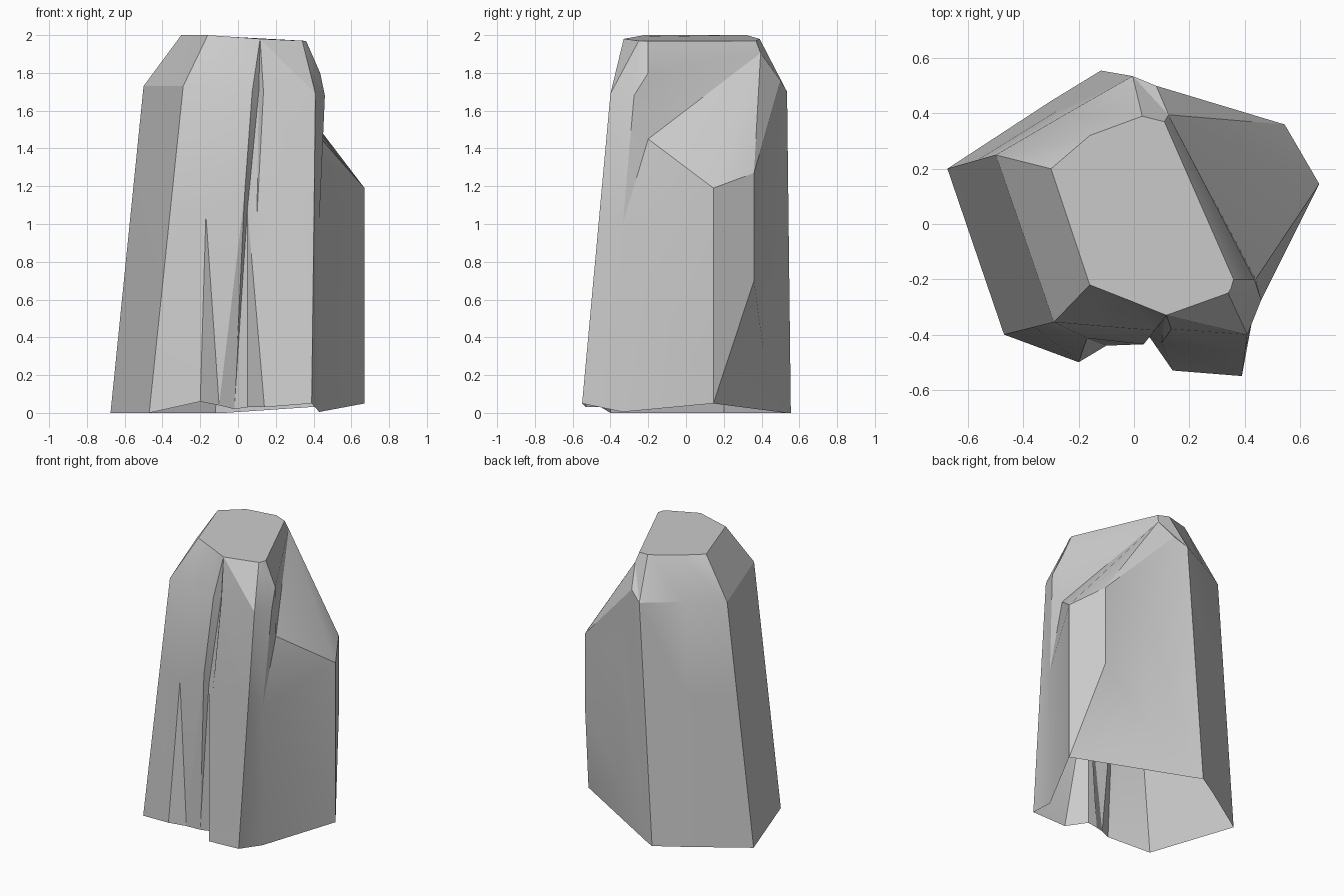
import bpy, bmesh, math
from mathutils import Vector

if "Cube" in bpy.data.objects:
    bpy.data.objects.remove(bpy.data.objects["Cube"])


def rib(top, shoulder, base, mid=None):
    """Vertical profile line of the rock, six levels from top to ground."""
    if mid is None:
        mid = tuple(Vector(shoulder).lerp(Vector(base), 0.38))
    return [top, shoulder, shoulder, mid, base, base]


# Left slab and front crevice, walking round from back left to front right
groove = (.117, -.33, 1.98)
valley_sh, valley_mid = (.11, -.345, 1.70), (.05, -.40, 1.08)
front = [
    rib((-.30, .20, 2), (-.50, .25, 1.73), (-.675, .20, 0)),
    rib((-.16, -.22, 2), (-.29, -.355, 1.73), (-.47, -.40, 0)),
    rib((-.02, -.275, 1.99), (-.10, -.371, 1.715), (-.20, -.50, .06), (-.17, -.413, 1.05)),
    rib(groove, (.075, -.385, 1.70), (-.10, -.44, .04), (.035, -.435, 1.16)),
    rib(groove, valley_sh, (-.02, -.40, .02), valley_mid),
    rib(groove, valley_sh, (.05, -.40, .03), valley_mid),
    rib(groove, (.135, -.38, 1.70), (.14, -.53, .03), (.10, -.43, 1.03)),
    rib((.34, -.25, 1.97), (.41, -.40, 1.69), (.39, -.55, .05)),
]

# Right-hand spur with its sloping ledge and undercut back
top_r = (.36, -.20, 1.97)
top_b = (.11, .37, 1.97)
peak = (.125, .395, 1.905)
back_peak = (.08, .50, 1.76)
ledge_foot, foot = (.43, -.335, 1.0), (.43, -.335, .005)
tip, tip_base = (.67, .145, 1.19), (.67, .145, .05)
rear, rear_low = (.545, .36, 1.27), (.545, .36, .70)
inner, inner_low = (.22, .41, 1.15), (.22, .41, .33)
heel = (-.07, .53, 0)
spur = [
    rib((.35, -.235, 1.97), (.46, -.275, 1.68), foot, ledge_foot),
    [top_r, (.435, -.20, 1.80), (.44, -.20, 1.45), ledge_foot, foot, foot],
    [top_b, peak, peak, tip, tip_base, tip_base],
    [top_b, peak, peak, rear, rear_low, tip_base],
    [top_b, peak, back_peak, rear, rear_low, tip_base],
    [top_b, peak, back_peak, inner, inner_low, tip_base],
]

# Back of the column
top_back = (.03, .39, 1.98)
ridge, ridge_base = (-.005, .535, 1.70), (-.12, .555, 0)
back = [
    [top_back, peak, back_peak, back_peak, heel, heel],
    [top_back, ridge, ridge, ridge, ridge_base, ridge_base],
    rib((-.16, .32, 2), (-.26, .39, 1.72), (-.30, .445, 0)),
]

ribs = front + spur + back
bm = bmesh.new()
verts = {}


def vert(p):
    key = tuple(round(c, 4) for c in p)
    if key not in verts:
        verts[key] = bm.verts.new(key)
    return verts[key]


def tri(*points):
    vs = [vert(p) for p in points]
    if len(set(vs)) == 3 and not bm.faces.get(vs):
        bm.faces.new(vs)


# Skin between neighbouring ribs; the underside stays open
for a, b in zip(ribs, ribs[1:] + ribs[:1]):
    for k in range(5):
        tri(a[k], a[k + 1], b[k + 1])
        tri(a[k], b[k + 1], b[k])

# Flat top
bm.faces.new(list(dict.fromkeys(vert(r[0]) for r in ribs)))

mesh = bpy.data.meshes.new("rock_pillar")
bm.to_mesh(mesh)
bm.free()
rock = bpy.data.objects.new("rock_pillar", mesh)
bpy.context.collection.objects.link(rock)
bpy.context.view_layer.objects.active = rock
rock.select_set(True)
bpy.ops.object.shade_smooth_by_angle(angle=math.radians(25))
